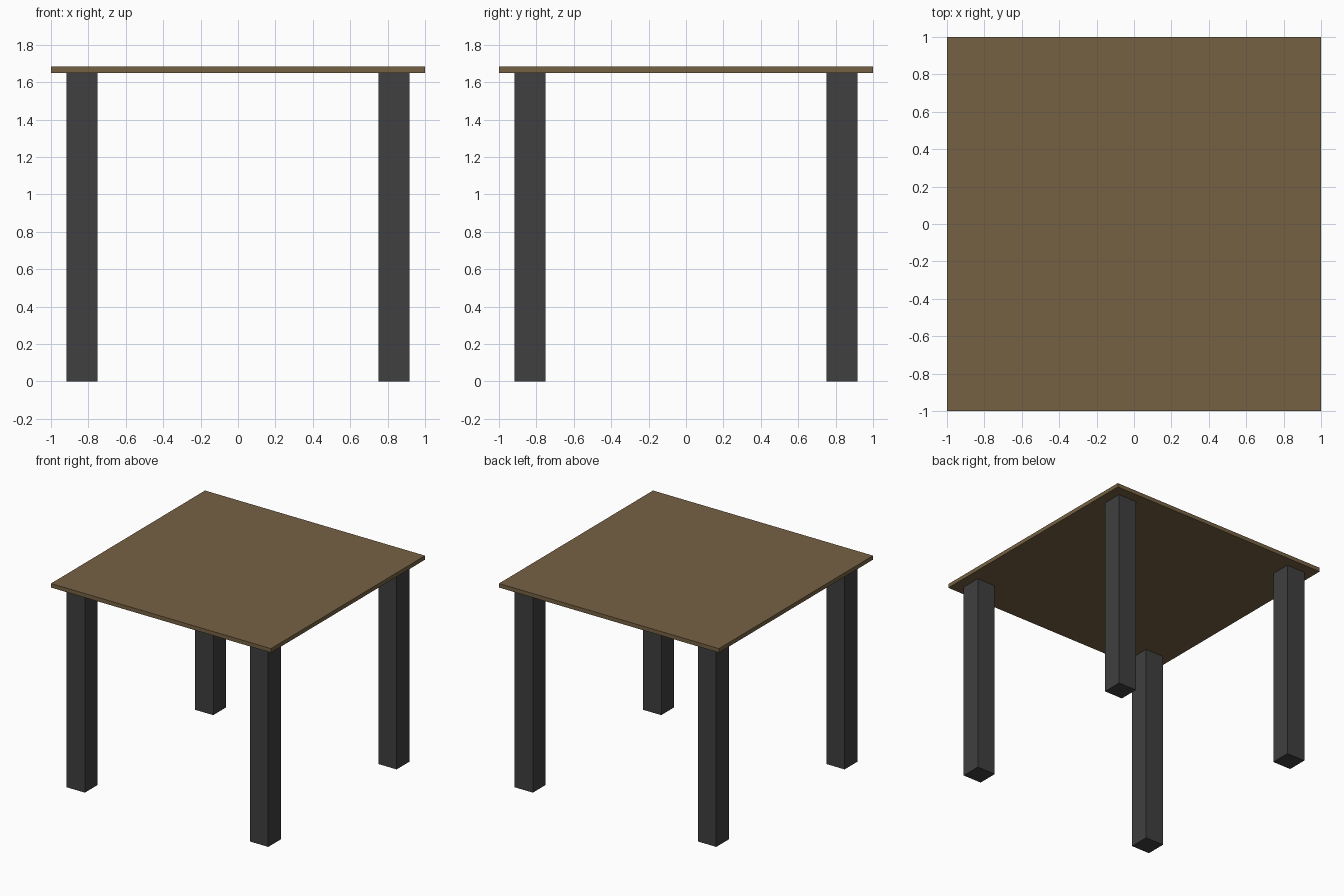
import bpy

if "Cube" in bpy.data.objects:
    bpy.data.objects.remove(bpy.data.objects["Cube"])

LEG_HEIGHT = 1.65
TOP_THICKNESS = 0.033
LEG_INNER, LEG_OUTER = 0.75, 0.917


def make_material(name, colour):
    mat = bpy.data.materials.new(name)
    mat.diffuse_color = colour
    mat.use_nodes = True
    mat.node_tree.nodes["Principled BSDF"].inputs["Base Color"].default_value = mat.diffuse_color
    return mat


def box(name, centre, size, mat):
    bpy.ops.mesh.primitive_cube_add(size=1, location=centre)
    obj = bpy.context.object
    obj.name = name
    obj.scale = size
    bpy.ops.object.transform_apply(location=False, rotation=False, scale=True)
    obj.data.materials.append(mat)
    return obj


wood = make_material("brown_wood", (0.18, 0.12, 0.057, 1))
dark = make_material("dark_grey", (0.05, 0.05, 0.05, 1))

# Thin square table top
box("table_top", (0, 0, LEG_HEIGHT + TOP_THICKNESS / 2), (2, 2, TOP_THICKNESS), wood)

# Four square legs set in from the corners
offset = (LEG_INNER + LEG_OUTER) / 2
width = LEG_OUTER - LEG_INNER
for y_name, sy in (("front", -1), ("back", 1)):
    for x_name, sx in (("left", -1), ("right", 1)):
        box(f"{y_name}_{x_name}_leg", (sx * offset, sy * offset, LEG_HEIGHT / 2),
            (width, width, LEG_HEIGHT), dark)
